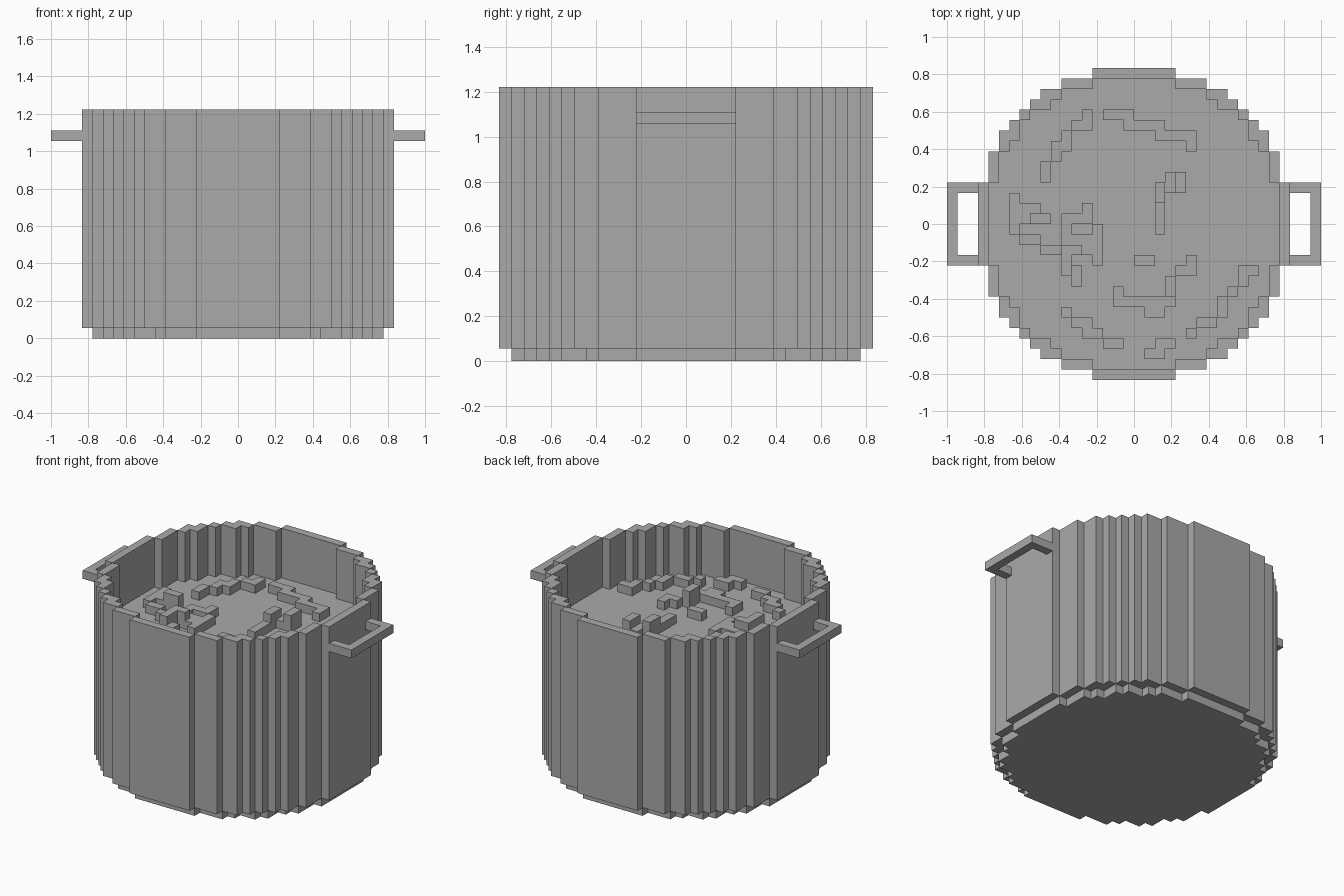
import bpy
import bmesh

cube = bpy.data.objects.get("Cube")
if cube:
    bpy.data.objects.remove(cube)

BLOCK = 1 / 18
FLOOR = 16
GREY = (0.4, 0.4, 0.4, 1)

metal = bpy.data.materials.new("plain_grey")
metal.use_nodes = True
metal.diffuse_color = GREY
metal.node_tree.nodes["Principled BSDF"].inputs["Base Color"].default_value = GREY


def disc(radius):
    """Grid cells whose centres lie inside a circle."""
    span = range(-16, 16)
    return {(i, j) for i in span for j in span
            if abs(complex(i + 0.5, j + 0.5)) < radius}


def prism(name, cells, bottom, top):
    """Raise a flat footprint of grid cells into a blocky solid."""
    bm = bmesh.new()
    corners = {}

    def corner(i, j):
        if (i, j) not in corners:
            corners[i, j] = bm.verts.new((i * BLOCK, j * BLOCK, bottom * BLOCK))
        return corners[i, j]

    for i, j in sorted(cells):
        bm.faces.new([corner(i, j), corner(i + 1, j),
                      corner(i + 1, j + 1), corner(i, j + 1)])
    raised = bmesh.ops.extrude_face_region(bm, geom=bm.faces[:], use_keep_orig=True)
    up = [g for g in raised["geom"] if isinstance(g, bmesh.types.BMVert)]
    bmesh.ops.translate(bm, verts=up, vec=(0, 0, (top - bottom) * BLOCK))
    bmesh.ops.recalc_face_normals(bm, faces=bm.faces[:])
    mesh = bpy.data.meshes.new(name)
    bm.to_mesh(mesh)
    bm.free()
    mesh.materials.append(metal)
    bpy.context.collection.objects.link(bpy.data.objects.new(name, mesh))


def walk(name, i, j, steps):
    """Blocks along a walk of compass steps; a plus marks a double-height block."""
    low, tall = {(i, j)}, set()
    for step in steps.split():
        i += step.count("E") - step.count("W")
        j += step.count("N") - step.count("S")
        low.add((i, j))
        if "+" in step:
            tall.add((i, j))
    prism(name, low - tall, FLOOR, FLOOR + 1)
    if tall:
        prism(name + "_lump", tall, FLOOR, FLOOR + 2)


# Pot body, base and contents
outer, inner = disc(15.15), disc(14.2)
prism("base", inner, 0, 1)
prism("pot_wall", outer - inner, 1, 22)
prism("contents", inner, 1, FLOOR)

# Looped side handles
right = {(i, j) for i in range(-18, -15) for j in range(-4, 4)
         if i == -18 or j in (-4, 3)}
prism("right_handle", right, 19, 20)
prism("left_handle", {(-1 - i, j) for i, j in right}, 19, 20)

# Ripples and chunks standing on the contents
walk("back_left_ripple", -9, 4, "N NE N E N NE E N")
walk("back_ripple", -3, 10, "E E S E E E S E E E S")
walk("middle_ripple", 2, -1, "N N N+ N+ E N E+ S+")
walk("side_ripple", -12, 2, "S S S SE E SE E E E")
walk("side_curl", -11, 0, "N E S+ E+")
walk("centre_curl", -5, 1, "S W W S")
walk("centre_bar", -4, -1, "S S S")
walk("centre_tail", -7, -2, "E E S W+ W+ S+ S+ E S")
walk("small_chunk", 0, -4, "E")
walk("front_curl", 5, -4, "S W SW+ S+ S W W W W W N")
walk("front_curl_foot", 1, -9, "E")
walk("front_left_ripple", -7, -9, "SE E S E SE E")
walk("front_right_ripple", 11, -5, "W S SW SW S SW W SW")
walk("front_chunk", 1, -13, "E N E")
